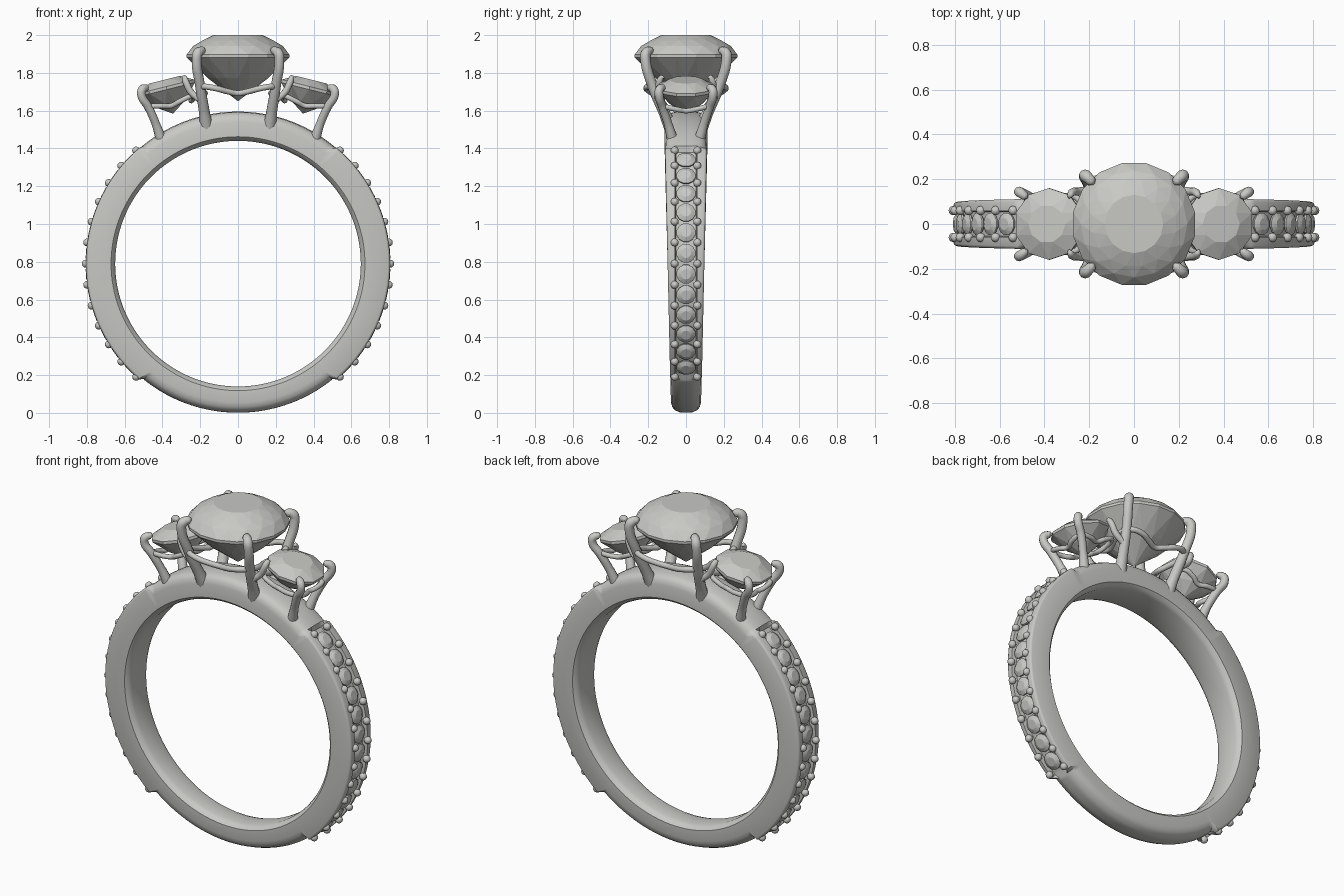
import bpy, bmesh, math
from mathutils import Matrix, Vector

cube = bpy.data.objects.get("Cube")
if cube:
    bpy.data.objects.remove(cube)


def material(name, rgb):
    m = bpy.data.materials.new(name)
    m.use_nodes = True
    m.diffuse_color = (*rgb, 1)
    m.node_tree.nodes["Principled BSDF"].inputs["Base Color"].default_value = (*rgb, 1)
    return m


SILVER = material("pale silver", (0.58, 0.58, 0.56))
CZ = 0.79  # height of the band's centre


def finish(bm, name, smooth):
    bmesh.ops.recalc_face_normals(bm, faces=bm.faces)
    me = bpy.data.meshes.new(name)
    bm.to_mesh(me)
    bm.free()
    ob = bpy.data.objects.new(name, me)
    bpy.context.collection.objects.link(ob)
    me.materials.append(SILVER)
    if smooth:
        select(ob)
        bpy.ops.object.shade_smooth_by_angle(angle=math.radians(40))
    return ob


def select(ob):
    bpy.ops.object.select_all(action="DESELECT")
    ob.select_set(True)
    bpy.context.view_layer.objects.active = ob


def add_gem(bm, n, rings, culet, matrix):
    """Faceted stone: staggered rings from table to girdle, then a point."""
    loops = []
    for r, z, turn in rings:
        loops.append([bm.verts.new(matrix @ Vector((
            r * math.cos((i + turn) * math.tau / n),
            r * math.sin((i + turn) * math.tau / n), z))) for i in range(n)])
    bm.faces.new(loops[0])
    for k in range(len(loops) - 1):
        a, b = loops[k], loops[k + 1]
        step = rings[k + 1][2] - rings[k][2]
        for i in range(n):
            j = (i + 1) % n
            if step == 0:
                bm.faces.new((a[i], a[j], b[j], b[i]))
            elif step > 0:
                bm.faces.new((a[i], a[j], b[i]))
                bm.faces.new((a[j], b[j], b[i]))
            else:
                bm.faces.new((a[i], b[j], b[i]))
                bm.faces.new((a[i], a[j], b[j]))
    tip = bm.verts.new(matrix @ Vector((0, 0, culet)))
    for i in range(n):
        bm.faces.new((loops[-1][i], loops[-1][(i + 1) % n], tip))


def wire(name, points, radius, closed=False):
    """Round wire through points; each point may carry a thickness factor."""
    cu = bpy.data.curves.new(name, "CURVE")
    cu.dimensions = "3D"
    cu.bevel_depth = radius
    cu.bevel_resolution = 3
    cu.resolution_u = 6
    cu.use_fill_caps = True
    sp = cu.splines.new("BEZIER")
    sp.bezier_points.add(len(points) - 1)
    sp.use_cyclic_u = closed
    for bp, p in zip(sp.bezier_points, points):
        bp.co = p[:3]
        bp.radius = p[3] if len(p) > 3 else 1
        bp.handle_left_type = bp.handle_right_type = "AUTO"
    ob = bpy.data.objects.new(name, cu)
    bpy.context.collection.objects.link(ob)
    cu.materials.append(SILVER)
    select(ob)
    bpy.ops.object.convert(target="MESH")
    bpy.ops.object.shade_smooth_by_angle(angle=math.radians(50))


# Band: swept section, rounded when plain, grooved where the small stones sit
def section(angle):
    s = math.sin(angle)
    z = CZ + 0.8 * s
    w = 0.08 + 0.022 * z
    out = 0.797 + 0.008 * s
    half = [(0.65, w - 0.035), (0.657, w - 0.015), (0.672, w)]
    if abs(s) < math.sin(math.radians(50.5)):
        out = 0.805
        half += [(out - 0.012, w), (out - 0.004, w - 0.004), (out, w - 0.012),
                 (out, 0.058), (out - 0.03, 0.054), (out - 0.03, 0.02)]
    else:
        half += [(out - 0.055, w), (out - 0.03, w - 0.007), (out - 0.014, w - 0.02),
                 (out - 0.004, w - 0.042), (out - 0.001, 0.03), (out, 0.012)]
    return half + [(r, -y) for r, y in reversed(half)]


bm = bmesh.new()
loops = []
STEPS = 240
for k in range(STEPS):
    a = k * math.tau / STEPS
    loops.append([bm.verts.new((r * math.cos(a), y, CZ + r * math.sin(a)))
                  for r, y in section(a)])
for k in range(STEPS):
    a, b = loops[k], loops[(k + 1) % STEPS]
    for i in range(len(a)):
        j = (i + 1) % len(a)
        bm.faces.new((a[i], a[j], b[j], b[i]))
finish(bm, "band", True)

# Small stones and bead grips along both shoulders
stones, beads = bmesh.new(), bmesh.new()
for side in (0, 1):
    for k in range(25):
        e = math.radians(-48 + 4 * k)
        a = math.pi - e if side else e
        out = Vector((math.cos(a), 0, math.sin(a)))
        if k % 2:
            m = Matrix.Translation(out * 0.79 + Vector((0, 0, CZ))) @ \
                Vector((0, 0, 1)).rotation_difference(out).to_matrix().to_4x4()
            add_gem(stones, 12, [(0.027, 0.017, 0), (0.051, 0.004, 0.5),
                                 (0.051, -0.004, 0.5)], -0.045, m)
        else:
            for y in (-0.06, 0.06):
                p = out * 0.806 + Vector((0, y, CZ))
                bmesh.ops.create_uvsphere(beads, u_segments=12, v_segments=8,
                                          radius=0.021, matrix=Matrix.Translation(p))
finish(stones, "shoulder_stones", False)
finish(beads, "bead_grips", True)

# Centre stone
bm = bmesh.new()
add_gem(bm, 16, [(0.13, 2.0, 0), (0.19, 1.972, 0.5), (0.238, 1.942, 0),
                 (0.277, 1.897, 0.5), (0.277, 1.882, 0.5), (0.16, 1.772, 0)],
        1.65, Matrix.Identity(4))
finish(bm, "centre_stone", False)

# Side stones, tilted outward, each with a gallery rail
for sx, label in ((1, "left"), (-1, "right")):
    m = Matrix.Translation((sx * 0.378, 0, 1.72)) @ Matrix.Rotation(sx * math.radians(14), 4, "Y")
    bm = bmesh.new()
    add_gem(bm, 10, [(0.085, 0.045, 0), (0.16, 0.008, 0.5), (0.16, -0.008, 0.5),
                     (0.09, -0.08, 0)], -0.14, m)
    finish(bm, label + "_side_stone", False)
    rail = []
    for i in range(16):
        a = i * math.tau / 16
        c = -math.cos(4 * a)
        r = 0.135 + 0.025 * c
        rail.append(m @ Vector((r * math.cos(a), r * math.sin(a), -0.085 + 0.012 * c)))
    wire(label + "_side_rail", rail, 0.014, True)

# Rail under the centre stone
rail = []
for i in range(24):
    a = i * math.tau / 24
    c = -math.cos(4 * a)
    r = 0.22 + 0.045 * c
    rail.append((r * math.cos(a), r * math.sin(a), 1.71 + 0.018 * c))
wire("centre_rail", rail, 0.016, True)

# Claws: centre, outer side and inner side, repeated in four corners
CLAWS = {
    "centre_claw": (0.027, [(0.165, 0.075, 1.50, 1.4), (0.178, 0.115, 1.59, 1.1), (0.202, 0.18, 1.74),
                            (0.219, 0.215, 1.87), (0.212, 0.212, 1.905), (0.188, 0.188, 1.918, 0.8),
                            (0.177, 0.177, 1.915, 0.2)]),
    "outer_claw": (0.023, [(0.405, 0.07, 1.44, 1.3), (0.435, 0.095, 1.53), (0.475, 0.125, 1.62),
                           (0.512, 0.143, 1.685), (0.507, 0.14, 1.712), (0.485, 0.122, 1.722, 0.8),
                           (0.477, 0.114, 1.72, 0.2)]),
    "inner_claw": (0.018, [(0.205, 0.15, 1.66), (0.25, 0.145, 1.7), (0.277, 0.14, 1.755),
                           (0.285, 0.128, 1.775, 0.8), (0.292, 0.115, 1.775, 0.2)]),
}
for name, (radius, path) in CLAWS.items():
    for sx, lx in ((1, "left"), (-1, "right")):
        for sy, ly in ((1, "back"), (-1, "front")):
            wire(f"{ly}_{lx}_{name}", [(sx * x, sy * y, z, *t) for x, y, z, *t in path], radius)
